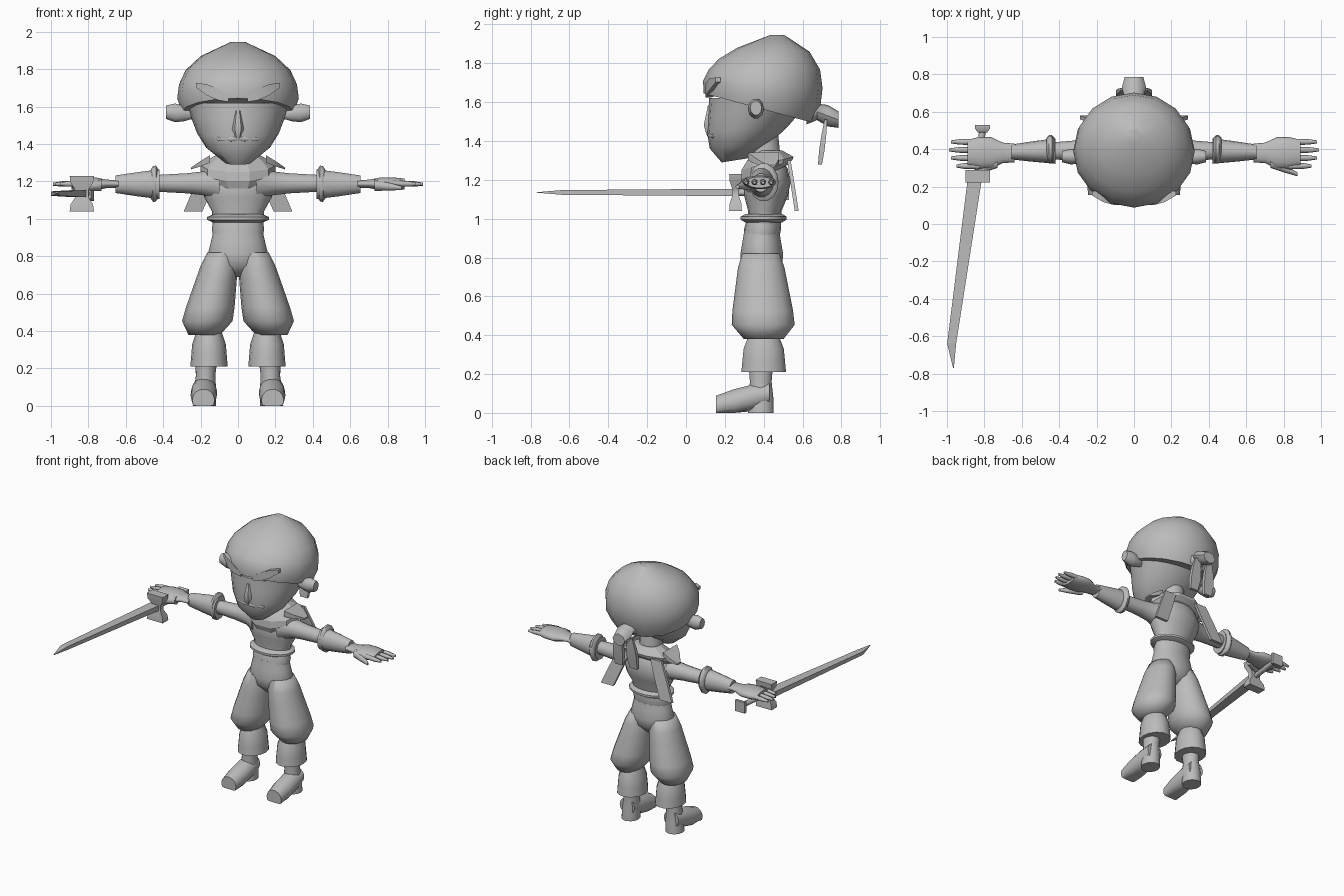
import bpy, bmesh, math
from mathutils import Vector

default_cube = bpy.data.objects.get("Cube")
if default_cube:
    bpy.data.objects.remove(default_cube, do_unlink=True)

grey = bpy.data.materials.new("plain_grey")
grey.use_nodes = True
grey.diffuse_color = (.5, .5, .5, 1)
grey.node_tree.nodes["Principled BSDF"].inputs["Base Color"].default_value = grey.diffuse_color


def finish(name, bm, mirror, crease):
    """Turn a bmesh into a shaded object, mirrored across x if asked."""
    bmesh.ops.recalc_face_normals(bm, faces=bm.faces)
    mesh = bpy.data.meshes.new(name)
    bm.to_mesh(mesh)
    bm.free()
    mesh.materials.append(grey)
    part = bpy.data.objects.new(name, mesh)
    bpy.context.collection.objects.link(part)
    bpy.ops.object.select_all(action='DESELECT')
    part.select_set(True)
    bpy.context.view_layer.objects.active = part
    bpy.ops.object.shade_smooth_by_angle(angle=math.radians(crease))
    if mirror:
        part.modifiers.new("mirror", 'MIRROR')


def tube(name, start, end, radii, squash=1, tilt=0, sides=14, mirror=False, crease=50):
    """Skin evenly spaced rings set square to the main axis of the run.

    squash scales the second half axis; tilt slopes the rings and fades to the end.
    Four sides give a box section, and nothing goes below the ground.
    """
    start, end = Vector(start), Vector(end)
    run = end - start
    main = max(range(3), key=lambda axis: abs(run[axis]))
    first, second = [axis for axis in range(3) if axis != main]
    box = sides == 4
    scale = math.sqrt(2) if box else 1
    bm = bmesh.new()
    rings = []
    for step, radius in enumerate(radii):
        t = step / (len(radii) - 1)
        ring = []
        for side in range(sides):
            angle = math.tau * (side + box / 2) / sides
            point = start + run * t
            across = scale * radius * math.sin(angle)
            point[first] += scale * radius * math.cos(angle)
            point[second] += squash * across
            point[main] += tilt * (1 - t) * across
            point.z = max(point.z, 0)
            ring.append(bm.verts.new(point))
        rings.append(ring)
    for low, high in zip(rings, rings[1:]):
        for side in range(sides):
            after = (side + 1) % sides
            bm.faces.new((low[side], low[after], high[after], high[side]))
    bm.faces.new(rings[0])
    bm.faces.new(rings[-1])
    finish(name, bm, mirror, crease)


# Head and headscarf
tube("head", start=(0, .25, 1.3), end=(0, .385, 1.62),
     radii=[.07, .17, .22, .25, .28], squash=.95, tilt=.15, sides=20)
tube("headscarf", start=(0, .37, 1.57), end=(0, .47, 1.945),
     radii=[.3, .325, .315, .28, .2, .04], squash=.93, tilt=-.25, sides=16, crease=30)
tube("scarf_knot", start=(0, .62, 1.57), end=(0, .785, 1.51),
     radii=[.1, .05, .065, .05], squash=.85, sides=8)
tube("scarf_tail", start=(.05, .72, 1.51), end=(.06, .69, 1.28),
     radii=[.02, .035, .04, .03], squash=.35, sides=4, mirror=True)

# Face details
tube("ear", start=(.24, .36, 1.56), end=(.385, .36, 1.57),
     radii=[.02, .035, .042, .03], squash=1.25, sides=10, mirror=True, crease=60)
tube("nose", start=(0, .12, 1.43), end=(0, .125, 1.58),
     radii=[.015, .035, .025, .015], sides=6)
tube("eyebrow", start=(.05, .115, 1.64), end=(.225, .165, 1.715),
     radii=[.015, .03, .03, .012], sides=4, mirror=True)
tube("moustache", start=(0, .12, 1.43), end=(.105, .145, 1.425),
     radii=[.012, .018, .014, .01], sides=8, mirror=True)
tube("moustache_curl", start=(.1, .145, 1.42), end=(.12, .15, 1.455),
     radii=[.01, .006], sides=8, mirror=True)

# Neck, torso and collar
tube("neck", start=(0, .41, 1.25), end=(0, .4, 1.45), radii=[.085, .075])
tube("torso", start=(0, .4, .97), end=(0, .43, 1.33),
     radii=[.135, .14, .18, .195, .16, .08], squash=.62, sides=16, crease=60)
tube("collar", start=(0, .41, 1.22), end=(0, .43, 1.35),
     radii=[.17, .2, .2, .16, .1], squash=.7, tilt=.35, sides=10, crease=15)
tube("collar_point", start=(.15, .4, 1.32), end=(.25, .44, 1.27),
     radii=[.08, .06, .02], squash=.25, sides=4, mirror=True)
tube("cape_strip", start=(.13, .53, 1.3), end=(.24, .57, 1.04),
     radii=[.045, .05, .05], squash=.2, sides=4, mirror=True)

# Vest hem and sash
tube("vest_hem", start=(0, .4, .98), end=(0, .4, 1.025),
     radii=[.13, .165, .165, .13], squash=.73, sides=18)
tube("sash", start=(0, .39, .91), end=(0, .4, .99),
     radii=[.135, .14, .13], squash=.68, sides=16)

# Baggy trousers, cuffs and boots
tube("trouser_hips", start=(0, .39, .69), end=(0, .39, .94),
     radii=[.06, .15, .16, .145, .13], squash=.7, sides=18, crease=70)
tube("trouser_leg", start=(.18, .4, .38), end=(.085, .385, .82),
     radii=[.085, .135, .13, .12, .11, .1, .08], squash=1.2, sides=16, mirror=True, crease=70)
tube("boot_cuff", start=(.155, .4, .21), end=(.155, .4, .39),
     radii=[.1, .095, .09, .07], squash=1.18, mirror=True)
tube("boot_shaft", start=(.18, .385, 0), end=(.17, .385, .24),
     radii=[.062, .06, .052, .058], squash=1.1, mirror=True, crease=60)
tube("boot_foot", start=(.185, .155, .03), end=(.18, .43, .1),
     radii=[.06, .07, .07, .06], mirror=True, crease=60)

# Arms
tube("sleeve", start=(.1, .4, 1.19), end=(.45, .39, 1.19),
     radii=[.1, .065, .055, .05, .045], mirror=True, crease=60)
tube("arm_band", start=(.425, .4, 1.19), end=(.468, .4, 1.185),
     radii=[.06, .077, .077, .06], squash=1.28, mirror=True)
tube("forearm", start=(.42, .39, 1.185), end=(.655, .385, 1.185),
     radii=[.068, .055, .04], squash=1.2, mirror=True)

# Hands, with longer middle fingers
tube("palm", start=(.64, .38, 1.187), end=(.89, .38, 1.187),
     radii=[.05, .055, .085, .085, .07], squash=.42, mirror=True, crease=60)
tube("thumb", start=(.73, .33, 1.18), end=(.875, .265, 1.165),
     radii=[.03, .022, .01], sides=8, mirror=True)
for finger in range(4):
    y = .31 + .043 * finger
    reach = .95 + .04 * math.sin(finger * math.pi / 4)
    tube("finger_" + "abcd"[finger], start=(.83, y, 1.19), end=(reach, y, 1.185),
         radii=[.018, .016, .015, .008], sides=8, mirror=True)

# Sword in the right hand
tube("sword_grip", start=(-.84, .25, 1.135), end=(-.81, .5, 1.135),
     radii=[.018, .018], sides=8)
tube("sword_pommel", start=(-.81, .49, 1.135), end=(-.81, .53, 1.135),
     radii=[.025, .04, .04], sides=4)
tube("sword_guard", start=(-.835, .255, 1.04), end=(-.835, .255, 1.23),
     radii=[.065, .06, .035, .035, .06, .065], squash=.5, sides=4)
tube("sword_blade", start=(-.85, .25, 1.135), end=(-.975, -.64, 1.135),
     radii=[.038, .024], squash=.5, sides=4)
tube("sword_tip", start=(-.975, -.64, 1.135), end=(-.965, -.77, 1.135),
     radii=[.024, .002], squash=.5, sides=4)
